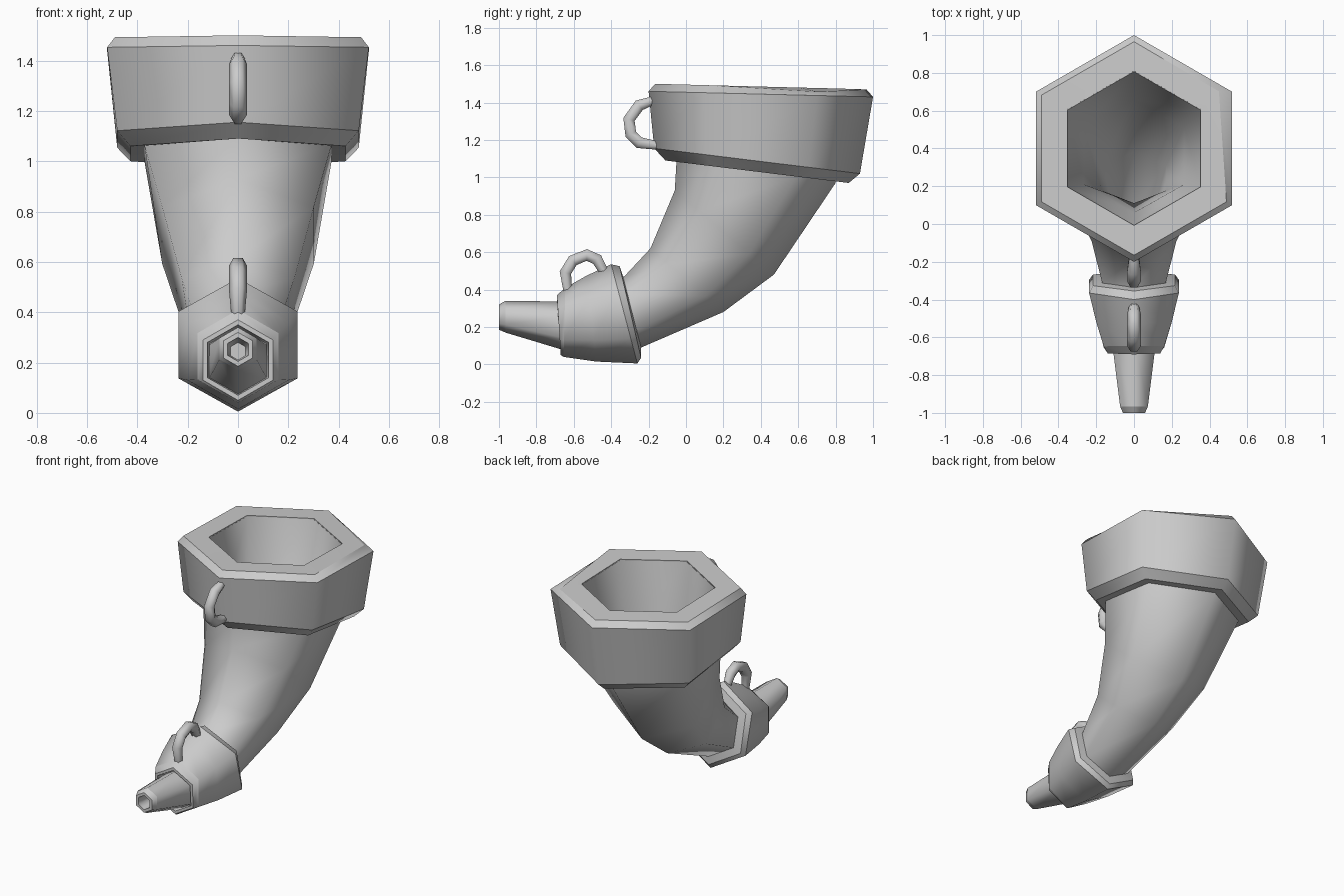
import bpy
import bmesh
from mathutils import Vector
from math import cos, sin, pi

if "Cube" in bpy.data.objects:
    bpy.data.objects.remove(bpy.data.objects["Cube"])

SIDES = 6
grey = bpy.data.materials.new("plain_grey")
grey.use_nodes = True
grey.diffuse_color = (0.6, 0.6, 0.6, 1)
grey.node_tree.nodes["Principled BSDF"].inputs["Base Color"].default_value = (0.6, 0.6, 0.6, 1)


def hexagon(bm, front, back):
    """Regular hexagon whose opposite corners are two (y, z) points."""
    f, b = Vector((0, *front)), Vector((0, *back))
    centre, arm = (f + b) / 2, (f - b) / 2
    side = Vector((arm.length, 0, 0))
    return [bm.verts.new(centre + arm * cos(k * 2 * pi / SIDES) + side * sin(k * 2 * pi / SIDES))
            for k in range(SIDES)]


def loft(name, sections, creases=(), cyclic=False, dent=None):
    """Skin hexagons together; creased sections get a sharp edge."""
    bm = bmesh.new()
    rings = [hexagon(bm, f, b) for f, b in sections]
    pairs = list(zip(rings, rings[1:]))
    if cyclic:
        pairs.append((rings[-1], rings[0]))
    for a, b in pairs:
        for k in range(SIDES):
            j = (k + 1) % SIDES
            bm.faces.new((a[k], a[j], b[j], b[k]))
    if not cyclic:
        bm.faces.new(rings[0])
        bm.faces.new(rings[-1])
    if dent:
        ring, corner, shift = dent
        rings[ring][corner].co += Vector(shift)
    bmesh.ops.recalc_face_normals(bm, faces=bm.faces)
    for face in bm.faces:
        face.smooth = True
    for i in creases:
        for k in range(SIDES):
            bm.edges.get((rings[i][k], rings[i][(k + 1) % SIDES])).smooth = False
    mesh = bpy.data.meshes.new(name)
    bm.to_mesh(mesh)
    bm.free()
    mesh.materials.append(grey)
    obj = bpy.data.objects.new(name, mesh)
    bpy.context.collection.objects.link(obj)
    return obj


def strap_loop(name, path, radius=0.036):
    """Six-sided bent rod with thinner ends."""
    curve = bpy.data.curves.new(name, "CURVE")
    curve.dimensions = "3D"
    curve.bevel_depth = radius
    curve.bevel_resolution = 1
    curve.use_fill_caps = True
    spline = curve.splines.new("POLY")
    spline.points.add(len(path) - 1)
    for i, (point, (y, z)) in enumerate(zip(spline.points, path)):
        point.co = (0, y, z, 1)
        point.radius = 0.72 if i in (0, len(path) - 1) else 1
    spline.use_smooth = True
    curve.materials.append(grey)
    bpy.context.collection.objects.link(bpy.data.objects.new(name, curve))


# Curved hollow horn: outside upwards, over the lip, then inside downwards
loft("horn_body", [
    ((-0.42, 0.45), (-0.38, 0.08)),
    ((-0.33, 0.47), (-0.24, 0.09)),
    ((-0.19, 0.62), (0.20, 0.28)),
    ((-0.06, 0.93), (0.47, 0.48)),
    ((-0.05, 1.10), (0.80, 0.97)),
    ((-0.03, 1.48), (0.83, 1.46)),
    ((-0.007, 1.49), (0.807, 1.47)),
    ((0.06, 1.10), (0.66, 0.97)),
    ((0.11, 0.85), (0.38, 0.56)),
    ((-0.08, 0.52), (0.10, 0.37)),
    ((-0.28, 0.38), (-0.25, 0.21)),
], creases=(5, 6, 10))

# Wide band around the bell, with bevelled rims and one chipped corner
loft("bell_band", [
    ((-0.04, 1.09), (0.79, 0.98)),
    ((-0.11, 1.09), (0.87, 0.97)),
    ((-0.17, 1.155), (0.93, 1.02)),
    ((-0.20, 1.46), (1.00, 1.43)),
    ((-0.165, 1.50), (0.965, 1.47)),
    ((-0.01, 1.495), (0.81, 1.475)),
], creases=range(6), cyclic=True, dent=(4, 2, (-0.04, 0.02, -0.02)))

# Lower ferrule with a flange against the horn and a recessed front
loft("lower_ferrule", [
    ((-0.33, 0.45), (-0.24, 0.10)),
    ((-0.355, 0.525), (-0.24, 0.035)),
    ((-0.40, 0.535), (-0.26, 0.005)),
    ((-0.53, 0.475), (-0.48, 0.015)),
    ((-0.645, 0.41), (-0.655, 0.04)),
    ((-0.69, 0.37), (-0.67, 0.05)),
    ((-0.69, 0.35), (-0.67, 0.07)),
    ((-0.64, 0.34), (-0.62, 0.08)),
], creases=(0, 1, 2, 4, 5, 6, 7))

# Tapered mouthpiece with a bored tip
loft("mouthpiece", [
    ((-0.60, 0.335), (-0.60, 0.06)),
    ((-0.965, 0.34), (-0.965, 0.17)),
    ((-1.00, 0.32), (-1.00, 0.185)),
    ((-1.00, 0.30), (-1.00, 0.205)),
    ((-0.90, 0.28), (-0.90, 0.21)),
], creases=range(5))

# Strap loops
strap_loop("upper_strap_loop", [(-0.18, 1.41), (-0.25, 1.385), (-0.305, 1.31),
                                (-0.295, 1.23), (-0.25, 1.185), (-0.15, 1.17)])
strap_loop("lower_strap_loop", [(-0.63, 0.38), (-0.645, 0.49), (-0.605, 0.555),
                                (-0.53, 0.585), (-0.475, 0.56), (-0.43, 0.48)])
